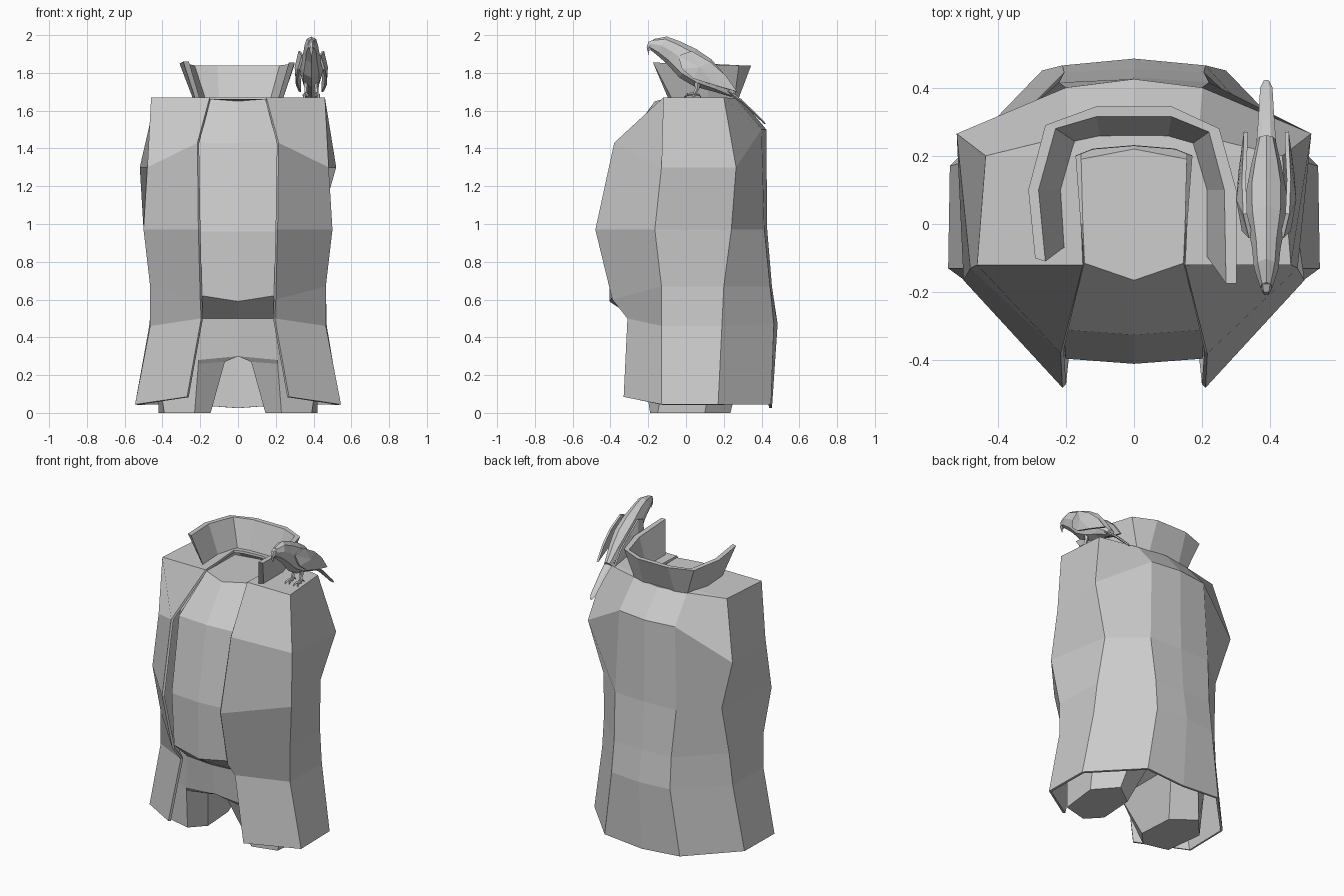
import bpy, bmesh, math
from mathutils import Vector


def finish(name, bm):
    bmesh.ops.remove_doubles(bm, verts=bm.verts, dist=0.0005)
    bmesh.ops.recalc_face_normals(bm, faces=bm.faces)
    me = bpy.data.meshes.new(name)
    bm.to_mesh(me)
    bm.free()
    ob = bpy.data.objects.new(name, me)
    bpy.context.collection.objects.link(ob)
    return ob


def loft(name, rings, closed=True, caps=True, loop=False):
    bm = bmesh.new()
    vs = [[bm.verts.new(p) for p in r] for r in rings]
    n = len(vs[0])
    pairs = list(zip(vs, vs[1:])) + ([(vs[-1], vs[0])] if loop else [])
    for a, b in pairs:
        for i in range(n if closed else n - 1):
            j = (i + 1) % n
            bm.faces.new((a[i], a[j], b[j], b[i]))
    if caps:
        bm.faces.new(vs[0])
        bm.faces.new(vs[-1])
    return finish(name, bm)


def both(half):
    """Half outline plus its mirror image, as one ring."""
    return list(half) + [(-x, y, z) for x, y, z in reversed(half) if abs(x) > 1e-6]


def solidify(ob, t, offset=-1):
    m = ob.modifiers.new("thickness", 'SOLIDIFY')
    m.thickness, m.offset = t, offset


# Coat: rows of front edge, front corner, back corner, back, back centre
coat_rows = [
    [(.15, -.12, 1.67), (.155, 0, 1.67), (.17, .20, 1.67), (.12, .22, 1.67), (0, .23, 1.67)],
    [(.15, -.12, 1.67), (.46, -.12, 1.67), (.435, .20, 1.67), (.19, .26, 1.665), (0, .29, 1.665)],
    [(.215, -.38, 1.43), (.48, -.13, 1.30), (.52, .265, 1.30), (.20, .40, 1.50), (0, .425, 1.50)],
    [(.21, -.48, .97), (.50, -.165, .97), (.425, .24, .97), (.22, .415, .97), (0, .43, .97)],
    [(.20, -.39, .60), (.465, -.13, .67), (.45, .20, .67), (.205, .445, .67), (0, .455, .67)],
    [(.195, -.31, .50), (.465, -.13, .46), (.47, .19, .46), (.21, .465, .47), (0, .485, .47)],
    [(.27, -.33, .085), (.545, -.13, .045), (.54, .17, .045), (.27, .45, .045), (0, .455, .025)],
]
bm = bmesh.new()
rows = [[bm.verts.new(p) for p in both(r)] for r in coat_rows]
for a, b in zip(rows, rows[1:]):
    for i in range(len(a) - 1):
        bm.faces.new((a[i], a[i + 1], b[i + 1], b[i]))
coat = finish("coat", bm)
solidify(coat, .015)

# Torso with the round belly showing between the coat fronts
torso_rows = [
    [(0, -.165, 1.65), (.145, -.115, 1.662), (.15, 0, 1.655), (.155, .19, 1.65), (0, .22, 1.65)],
    [(0, -.325, 1.43), (.207, -.31, 1.43), (.38, 0, 1.43), (.16, .30, 1.43), (0, .33, 1.43)],
    [(0, -.41, .96), (.2, -.395, .96), (.40, 0, .96), (.17, .33, .96), (0, .36, .96)],
    [(0, -.405, .59), (.19, -.385, .62), (.40, 0, .62), (.17, .33, .62), (0, .36, .62)],
    [(0, -.27, .50), (.19, -.25, .50), (.40, 0, .50), (.17, .33, .50), (0, .36, .50)],
]
loft("torso", [both(r) for r in torso_rows])

# Trouser legs
leg_rows = [
    [(0, -.265, .51), (.19, -.25, .51), (.43, -.10, .51), (.42, .15, .51), (.2, .33, .51), (0, .34, .51)],
    [(0, -.24, .30), (.21, -.23, .28), (.43, -.10, .28), (.42, .14, .28), (.24, .30, .28), (0, .30, .30)],
    [(.07, -.21, .27), (.21, -.23, .26), (.43, -.10, .26), (.42, .14, .26), (.24, .30, .26), (.07, .26, .27)],
    [(.145, -.10, 0), (.23, -.19, 0), (.39, -.15, 0), (.42, .10, 0), (.30, .235, 0), (.16, .13, 0)],
]
for s, side in ((1, "right"), (-1, "left")):
    loft("trouser_leg_" + side, [[(s * x, y, z) for x, y, z in r] for r in leg_rows])

# Flared stand-up collar: base, inner top and outer top paths
base = [(-.20, -.065), (-.21, .10), (-.17, .24), (-.10, .255), (.10, .255), (.17, .235), (.21, .10), (.21, -.09)]
top = [(-.26, -.11), (-.28, .10), (-.23, .28), (-.11, .315), (.11, .315), (.22, .27), (.265, .10), (.27, -.175)]
rim = [(-.29, -.10), (-.31, .10), (-.26, .29), (-.11, .345), (.11, .345), (.25, .28), (.30, .10), (.30, -.175)]
loft("collar", [[(x, y, 1.655), (tx, ty, zt), (rx, ry, zt), (x * 1.12, y + .02, 1.655)]
                for (x, y), (tx, ty), (rx, ry), zt in
                zip(base, top, rim, (1.86, 1.85, 1.84, 1.84, 1.84, 1.84, 1.845, 1.855))])

# Bird on the shoulder
BX = .388


def tube(name, stations, normal, sides=8):
    n = Vector(normal).normalized()
    rings = []
    for x, y, z, rx, rn in stations:
        c = Vector((BX + x, y, z))
        rings.append([c + Vector((rx * math.cos(a), 0, 0)) + n * rn * math.sin(a)
                      for a in [math.tau * k / sides for k in range(sides)]])
    return loft(name, rings)


tube("bird_body", [(0, -.185, 1.955, .018, .028), (0, -.13, 1.945, .036, .055),
                   (0, -.07, 1.91, .042, .068), (0, .01, 1.85, .058, .088),
                   (0, .09, 1.80, .06, .085), (0, .17, 1.75, .045, .055),
                   (0, .25, 1.69, .026, .02)], (0, .5, .86))
tube("bird_tail", [(0, .17, 1.74, .035, .015), (0, .30, 1.645, .024, .008),
                   (0, .40, 1.55, .018, .006), (0, .42, 1.53, .008, .004)], (0, .65, .76), 6)
tube("bird_beak", [(0, -.165, 1.95, .022, .03), (0, -.19, 1.945, .016, .025),
                   (0, -.203, 1.925, .010, .015), (0, -.197, 1.895, .003, .003)], (0, -.4, .9), 6)

wing = [(.045, -.04, 1.89), (.062, .03, 1.915), (.066, .13, 1.855), (.062, .21, 1.785),
        (.06, .27, 1.70), (.076, .15, 1.735), (.076, .04, 1.77), (.066, -.02, 1.82)]
for s, side in ((1, "right"), (-1, "left")):
    # Folded wing, raised along its middle
    bm = bmesh.new()
    edge = [bm.verts.new((BX + s * x, y, z)) for x, y, z in wing]
    mid = bm.verts.new((BX + s * .082, .07, 1.83))
    for i in range(len(edge)):
        bm.faces.new((edge[i], edge[(i + 1) % len(edge)], mid))
    solidify(finish("bird_wing_" + side, bm), .012, 0)
    # Leg and toes
    tube("bird_leg_" + side, [(s * .025, .06, 1.77, .02, .022), (s * .028, .06, 1.72, .011, .012),
                              (s * .03, .04, 1.675, .009, .010)], (0, 1, 0), 5)
    for k, (dx, dy) in enumerate(((-.012, -.05), (.014, -.045), (0, .04))):
        tube("bird_toe_%s_%d" % (side, k),
             [(s * .03, .04, 1.69, .007, .008),
              (s * .03 + dx * .7, .04 + dy * .7, 1.685, .007, .007),
              (s * .03 + dx, .04 + dy, 1.672, .003, .003)], (0, 0, 1), 4)
